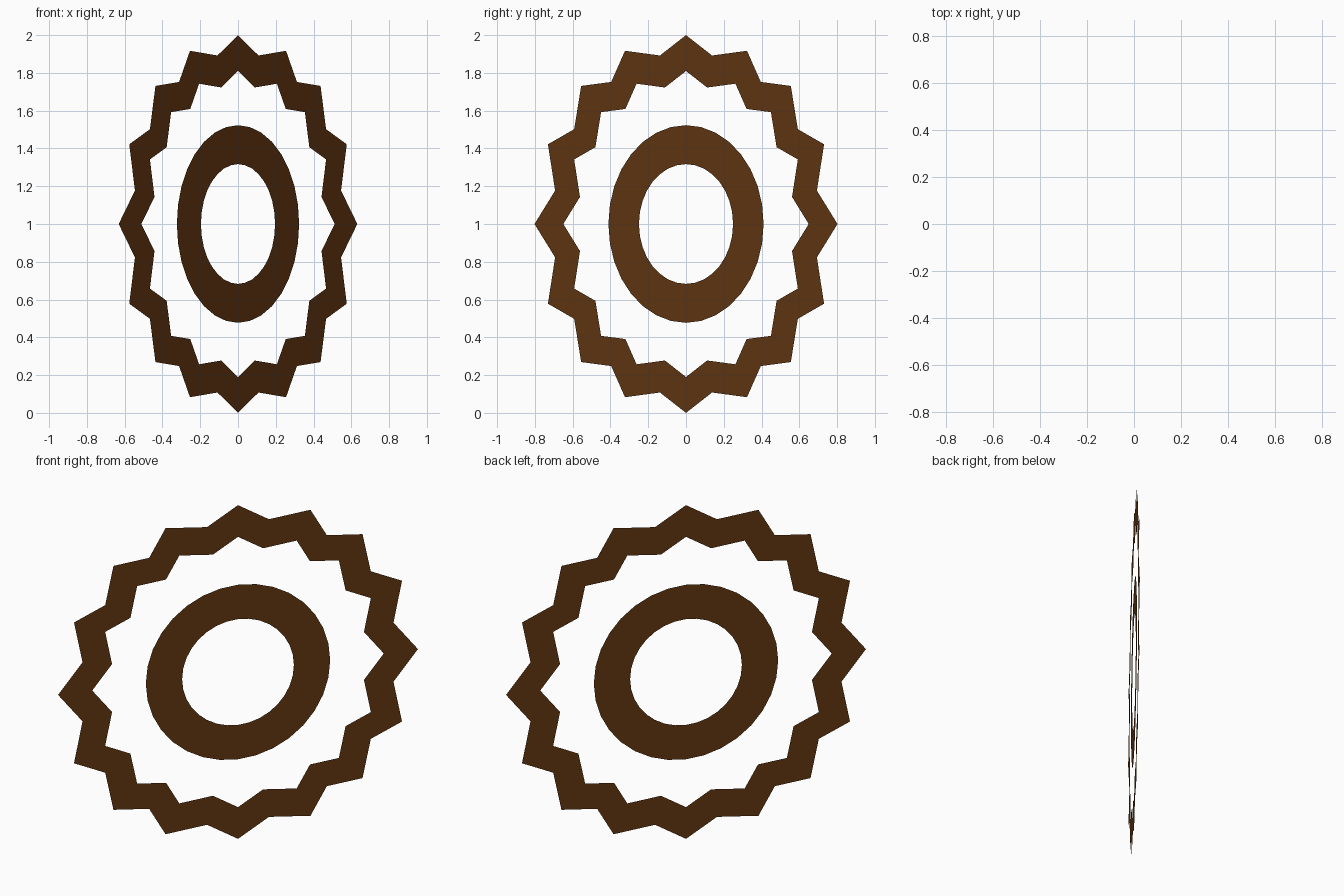
import bpy, bmesh, math

if "Cube" in bpy.data.objects:
    bpy.data.objects.remove(bpy.data.objects["Cube"])

SIDE_X, SIDE_Y = 0.63, 0.80      # horizontal direction of the upright flat panel
WIDTH = math.hypot(SIDE_X, SIDE_Y)

brown = bpy.data.materials.new("brown")
brown.diffuse_color = (0.13, 0.04, 0.006, 1)
brown.use_nodes = True
brown.node_tree.nodes["Principled BSDF"].inputs["Base Color"].default_value = brown.diffuse_color


def flat_band(name, outer, inner):
    """Flat closed band between two matching (across, up) loops."""
    bm = bmesh.new()

    def loop(pts):
        return [bm.verts.new((u * SIDE_X / WIDTH, u * SIDE_Y / WIDTH, 1 + v)) for u, v in pts]

    a, b = loop(outer), loop(inner)
    n = len(a)
    for i in range(n):
        j = (i + 1) % n
        bm.faces.new((a[i], a[j], b[j], b[i]))
    mesh = bpy.data.meshes.new(name)
    bm.to_mesh(mesh)
    bm.free()
    mesh.materials.append(brown)
    obj = bpy.data.objects.new(name, mesh)
    bpy.context.collection.objects.link(obj)
    return obj


def circle(r, n=32):
    return [(r * math.sin(2 * math.pi * i / n), r * math.cos(2 * math.pi * i / n)) for i in range(n)]


# Zigzag outer rim: one quarter of the outline (y, height), mirrored to all four
quarter = [(0, 1.0), (0.138, 0.892), (0.323, 0.917), (0.396, 0.752), (0.555, 0.731),
           (0.592, 0.502), (0.731, 0.422), (0.693, 0.177), (0.802, 0)]
quarter = [(y * WIDTH / SIDE_Y, v) for y, v in quarter]
half = quarter + [(u, -v) for u, v in quarter[-2::-1]]
rim = half + [(-u, v) for u, v in half[-2:0:-1]]
flat_band("zigzag_rim", rim, [(u * 0.81, v * 0.81) for u, v in rim])

# Round inner ring
flat_band("inner_ring", circle(0.523), circle(0.317))
